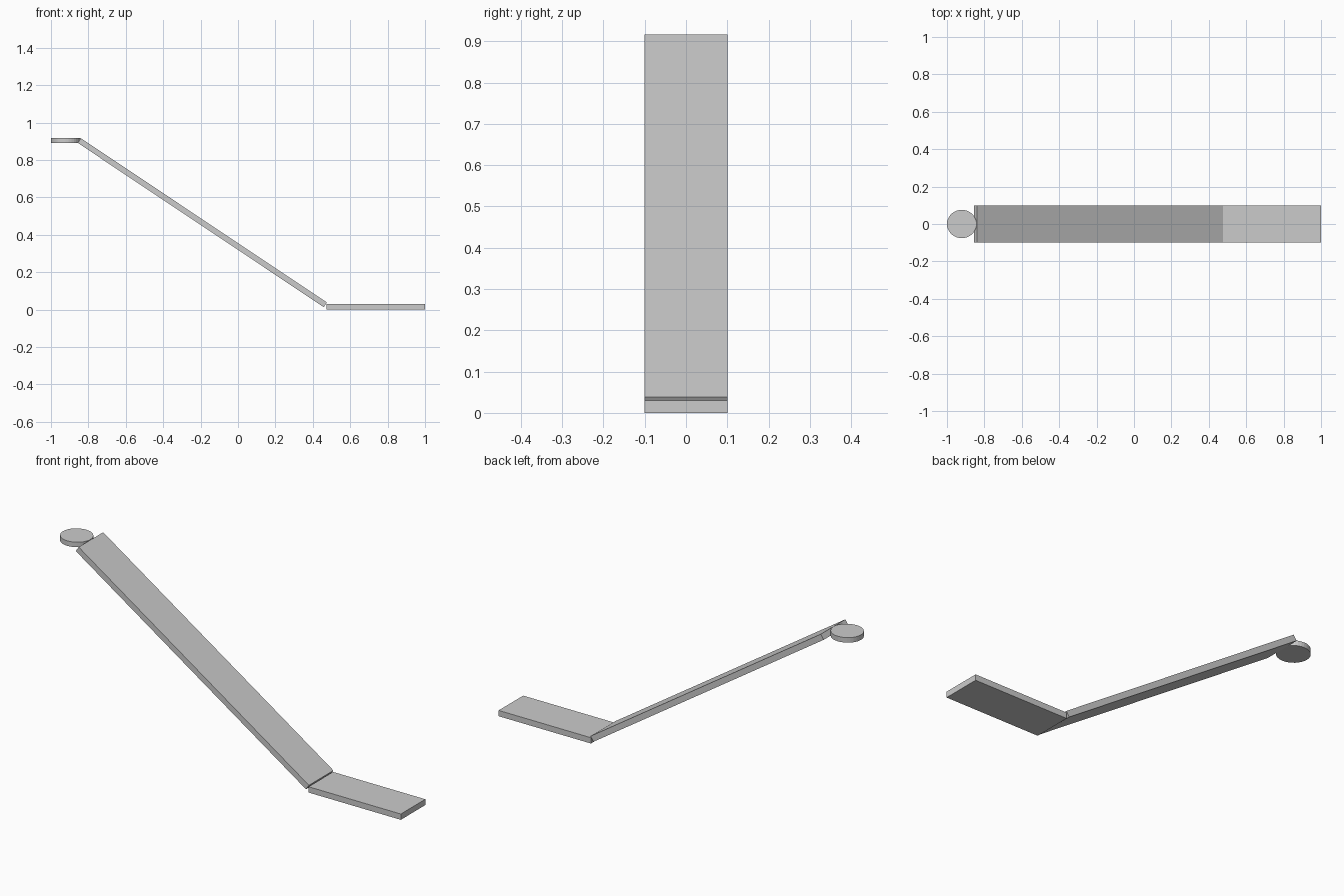
import bpy
from math import atan2, hypot, sin, cos

if "Cube" in bpy.data.objects:
    bpy.data.objects.remove(bpy.data.objects["Cube"])

WIDTH, THICK = 0.2, 0.03


def plank(name, start, end):
    """Board whose top face runs from start to end in the xz plane."""
    dx, dz = end[0] - start[0], end[1] - start[1]
    a = atan2(-dz, dx)
    x = (start[0] + end[0]) / 2 - sin(a) * THICK / 2
    z = (start[1] + end[1]) / 2 - cos(a) * THICK / 2
    bpy.ops.mesh.primitive_cube_add(size=1, location=(x, 0, z), rotation=(0, a, 0))
    ob = bpy.context.object
    ob.name = name
    ob.scale = (hypot(dx, dz), WIDTH, THICK)


# Flat run-out and sloping ramp
plank("bottom_board", (0.473, 0.03), (1.0, 0.03))
plank("ramp_board", (-0.84, 0.916), (0.475, 0.038))

# Round platform at the top
bpy.ops.mesh.primitive_cylinder_add(vertices=32, radius=0.079, depth=0.026,
                                    location=(-0.921, 0, 0.904))
platform = bpy.context.object
platform.name = "top_platform"
platform.scale.y = 0.96
